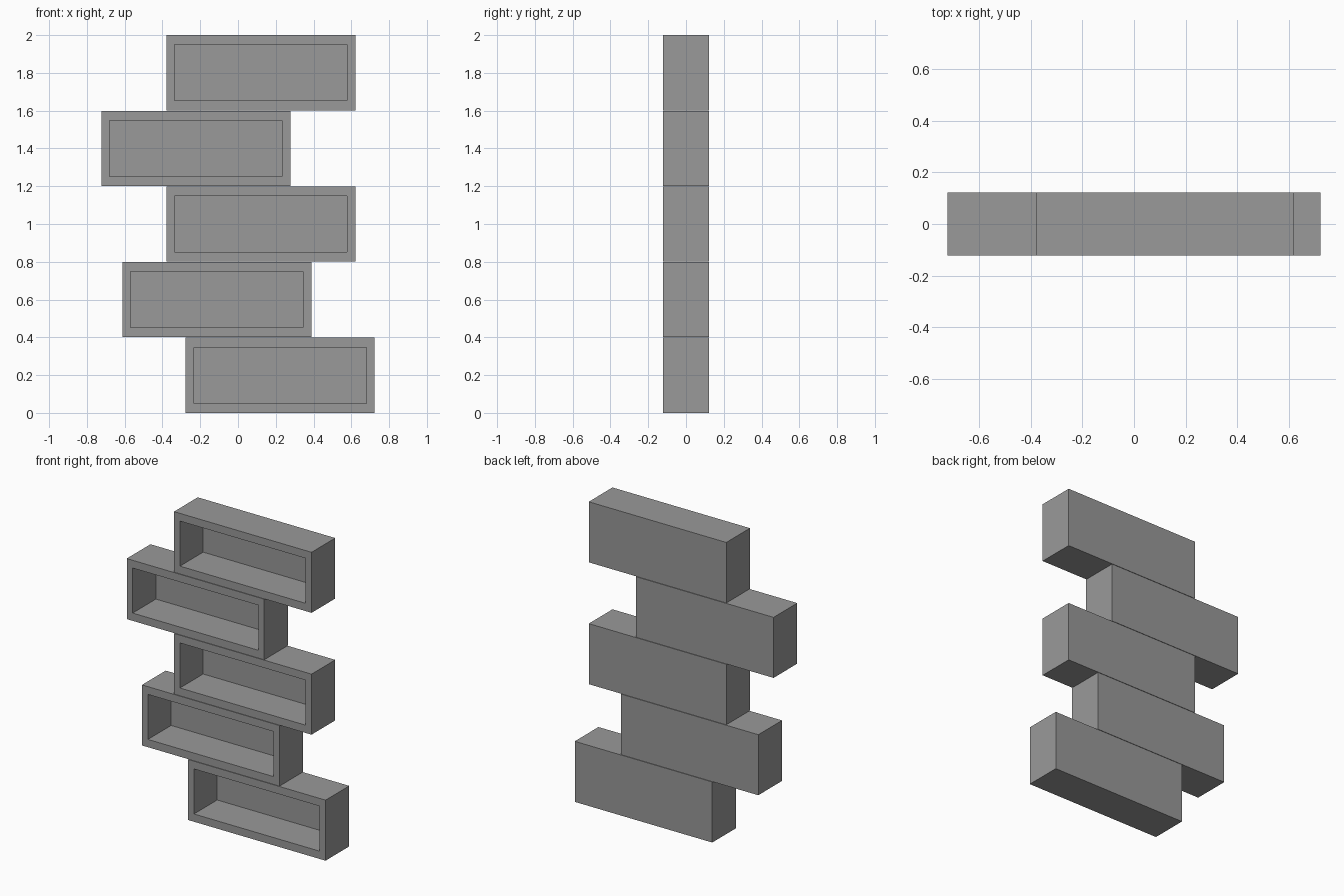
import bpy, bmesh

if "Cube" in bpy.data.objects:
    bpy.data.objects.remove(bpy.data.objects["Cube"])

W, H, D = 1.0, 0.398, 0.246      # outer size of one cubby
PITCH = 0.4005                   # vertical step, leaves a hairline seam
SIDE, SHELF, BACK = 0.043, 0.051, 0.005   # wall thicknesses

grey = bpy.data.materials.new("dark_grey")
grey.diffuse_color = (0.32, 0.32, 0.32, 1)
grey.use_nodes = True
grey.node_tree.nodes["Principled BSDF"].inputs["Base Color"].default_value = grey.diffuse_color


def cubby(name, x_left, z):
    """Open-fronted box, lofted through four rectangular rings."""
    bm = bmesh.new()

    def ring(y, dx, dz):
        x0, x1, z0, z1 = dx, W - dx, dz, H - dz
        return [bm.verts.new((x - W / 2, y, h))
                for x, h in ((x0, z0), (x1, z0), (x1, z1), (x0, z1))]

    rings = [ring(D / 2, 0, 0), ring(-D / 2, 0, 0),
             ring(-D / 2, SIDE, SHELF), ring(D / 2 - BACK, SIDE, SHELF)]
    for a, b in zip(rings, rings[1:]):
        for i in range(4):
            j = (i + 1) % 4
            bm.faces.new((a[i], a[j], b[j], b[i]))
    bm.faces.new(rings[0])       # outer back
    bm.faces.new(rings[-1])      # inner back panel
    bmesh.ops.recalc_face_normals(bm, faces=bm.faces)
    mesh = bpy.data.meshes.new(name)
    bm.to_mesh(mesh)
    bm.free()
    mesh.materials.append(grey)
    ob = bpy.data.objects.new(name, mesh)
    ob.location = (x_left + W / 2, 0, z)
    bpy.context.collection.objects.link(ob)


# Staggered stack, bottom to top
for i, x in enumerate((-0.277, -0.612, -0.379, -0.723, -0.379)):
    cubby(f"shelf_box_{i + 1}", x, i * PITCH)
